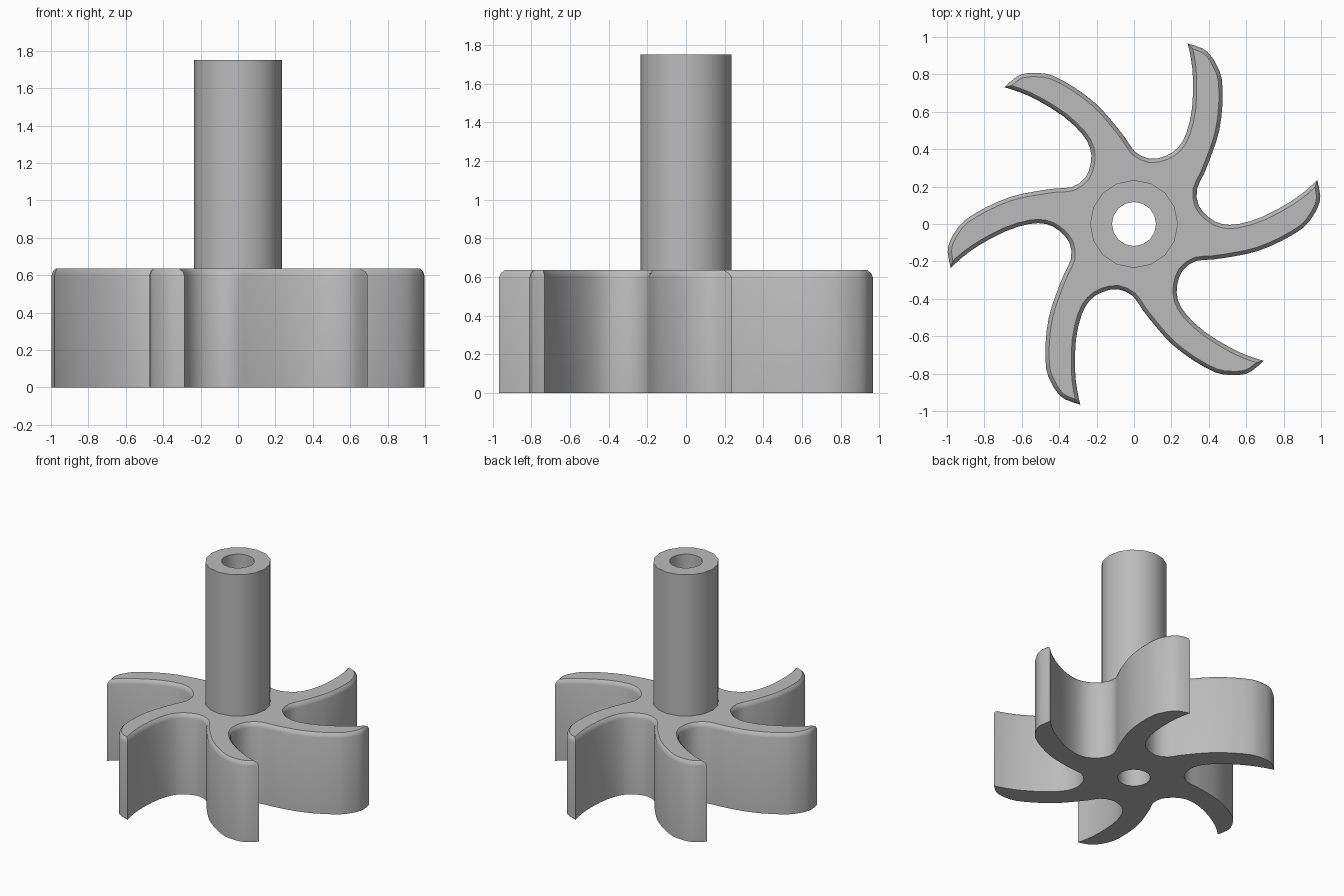
import bpy, bmesh, math
from mathutils import Vector, Matrix

cube = bpy.data.objects.get("Cube")
if cube:
    bpy.data.objects.remove(cube, do_unlink=True)

BLADES = 6
HUB_TOP, SHAFT_TOP = 0.635, 1.75
SHAFT_R, BORE_R = 0.235, 0.118
SIDES = 16

grey = bpy.data.materials.new("plain grey")
grey.use_nodes = True
colour = (0.5, 0.5, 0.5, 1)
grey.diffuse_color = colour
grey.node_tree.nodes["Principled BSDF"].inputs["Base Color"].default_value = colour

# Edges of one blade: concave side from tip to root, convex side from root to tip
CONCAVE = [(.98, .235), (.92, .18), (.83, .115), (.69, .04), (.56, 0), (.47, 0),
           (.40, .035), (.345, .10)]
CONVEX = [(.33, -.198), (.42, -.19), (.54, -.172), (.66, -.145), (.79, -.09), (.905, -.02),
          (.955, .04), (.985, .095), (.996, .15), (.98, .235)]


def turn(points, angle):
    rot = Matrix.Rotation(angle, 2)
    return [rot @ Vector(p) for p in points]


def smooth_path(points, steps=2):
    """Catmull-Rom path through the points, leaving out the last one."""
    p = [points[0]] + points + [points[-1]]
    path = []
    for i in range(1, len(p) - 2):
        a, b, c, d = p[i - 1:i + 3]
        for k in range(steps):
            t = k / steps
            path.append(0.5 * (2 * b + (c - a) * t + (2 * a - 5 * b + 4 * c - d) * t ** 2
                               + (3 * b - a - 3 * c + d) * t ** 3))
    return path


def inset(loop, amount):
    """Move a counter-clockwise loop inward with mitred corners."""
    out = []
    for i, p in enumerate(loop):
        d1 = (p - loop[i - 1]).normalized()
        d2 = (loop[(i + 1) % len(loop)] - p).normalized()
        n1, n2 = Vector((-d1.y, d1.x)), Vector((-d2.y, d2.x))
        out.append(p + (n1 + n2) * amount / (1 + n1.dot(n2)))
    return out


def circle(radius, count):
    return [Vector((radius * math.cos(math.tau * i / count),
                    radius * math.sin(math.tau * i / count))) for i in range(count)]


def ring(bm, loop, z):
    return [bm.verts.new((p.x, p.y, z)) for p in loop]


def bridge(bm, low, high):
    for i in range(len(low)):
        bm.faces.new((low[i - 1], low[i], high[i], high[i - 1]))


def cap(bm, *rings):
    edges = []
    for r in rings:
        for i in range(len(r)):
            e = bm.edges.get((r[i - 1], r[i]))
            edges.append(e)
    bmesh.ops.triangle_fill(bm, edges=edges, use_beauty=True)


def finish(bm, name):
    bmesh.ops.recalc_face_normals(bm, faces=bm.faces)
    mesh = bpy.data.meshes.new(name)
    bm.to_mesh(mesh)
    bm.free()
    mesh.materials.append(grey)
    obj = bpy.data.objects.new(name, mesh)
    bpy.context.collection.objects.link(obj)
    bpy.ops.object.select_all(action='DESELECT')
    obj.select_set(True)
    bpy.context.view_layer.objects.active = obj
    bpy.ops.object.shade_smooth_by_angle(angle=math.radians(40))


# Bladed wheel: swept star outline, rounded along the top edge, bored through
step = math.tau / BLADES
gap = turn(CONCAVE, 0) + turn(CONVEX, step)
gap_path = smooth_path(gap)
outline = [p for i in range(BLADES) for p in turn(gap_path, i * step)]

bm = bmesh.new()
levels = [(0, 0), (0, HUB_TOP - .035), (.006, HUB_TOP - .015), (.02, HUB_TOP)]
walls = [ring(bm, inset(outline, a), z) for a, z in levels]
for low, high in zip(walls, walls[1:]):
    bridge(bm, low, high)
bore = [ring(bm, circle(BORE_R, SIDES), z) for z in (0, HUB_TOP)]
bridge(bm, *bore)
cap(bm, walls[0], bore[0])
cap(bm, walls[-1], bore[1])
finish(bm, "bladed_wheel")

# Hollow shaft standing on the wheel
bm = bmesh.new()
profile = [(BORE_R, HUB_TOP), (SHAFT_R, HUB_TOP), (SHAFT_R, SHAFT_TOP), (BORE_R, SHAFT_TOP)]
tube = [ring(bm, circle(r, SIDES), z) for r, z in profile]
for i in range(len(tube)):
    bridge(bm, tube[i - 1], tube[i])
finish(bm, "hollow_shaft")
